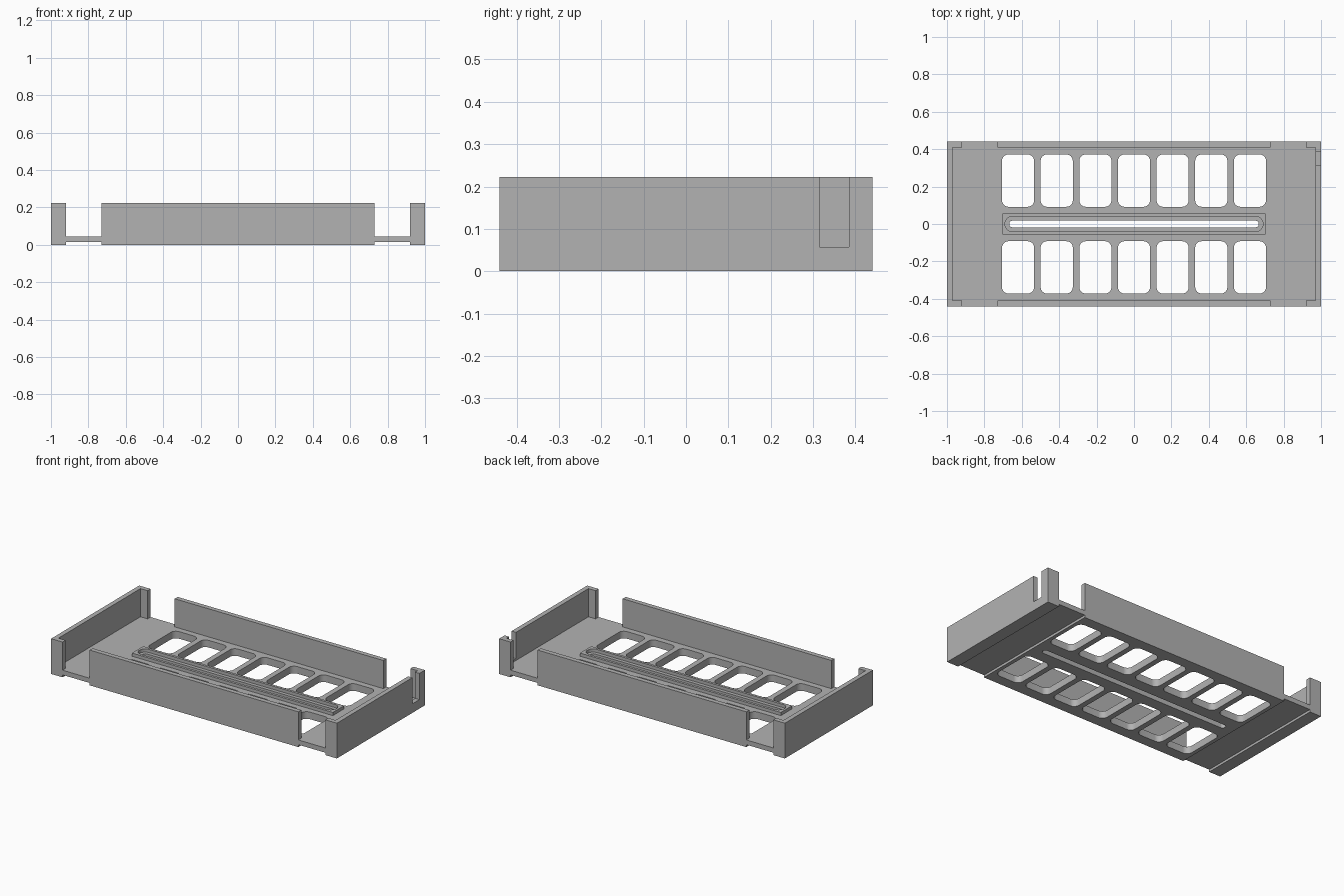
import bpy
import bmesh
from math import cos, sin, pi

old = bpy.data.objects.get("Cube")
if old:
    bpy.data.objects.remove(old, do_unlink=True)

# Main dimensions
HX, HY, TOP = 1.0, 0.44, 0.223
WALL = 0.03
FLOOR = 0.045
POST, SPAN = 0.92, 0.73      # inner end of the corner posts, half length of the long walls

grey = bpy.data.materials.new("plain grey")
grey.use_nodes = True
grey.diffuse_color = (0.45, 0.45, 0.45, 1)
grey.node_tree.nodes["Principled BSDF"].inputs["Base Color"].default_value = grey.diffuse_color


def prism(name, x, y, z, radius=0.0, steps=8):
    """Upright block over the ranges x, y and z, with optional rounded corners."""
    bm = bmesh.new()
    ring = []
    for i, (sx, sy) in enumerate([(1, 1), (-1, 1), (-1, -1), (1, -1)]):
        cx = (x[1] if sx > 0 else x[0]) - sx * radius
        cy = (y[1] if sy > 0 else y[0]) - sy * radius
        for k in range(steps + 1 if radius else 1):
            a = pi / 2 * (i + k / steps)
            ring.append(bm.verts.new((cx + radius * cos(a), cy + radius * sin(a), z[0])))
    base = bm.faces.new(ring)
    top = bmesh.ops.extrude_face_region(bm, geom=[base])["geom"]
    bmesh.ops.translate(bm, vec=(0, 0, z[1] - z[0]),
                        verts=[v for v in top if isinstance(v, bmesh.types.BMVert)])
    bmesh.ops.recalc_face_normals(bm, faces=bm.faces)
    mesh = bpy.data.meshes.new(name)
    bm.to_mesh(mesh)
    bm.free()
    mesh.materials.append(grey)
    obj = bpy.data.objects.new(name, mesh)
    bpy.context.collection.objects.link(obj)
    return obj


def cut(target, *args, **kw):
    """Subtract a prism from the target."""
    cutter = prism("cutter", *args, **kw)
    cutter.hide_render = True
    mod = target.modifiers.new("cut", 'BOOLEAN')
    mod.operation, mod.solver, mod.object = 'DIFFERENCE', 'EXACT', cutter
    bpy.context.view_layer.objects.active = target
    bpy.ops.object.modifier_apply(modifier=mod.name)
    bpy.data.objects.remove(cutter, do_unlink=True)


# Tray: a block hollowed out to leave floor and walls
tray = prism("tray", (-HX, HX), (-HY, HY), (0, TOP))
cut(tray, (WALL - HX, HX - WALL), (WALL - HY, HY - WALL), (FLOOR, 1))

# Openings in the long walls beside each corner, and grooves under the floor
for x in ((-POST, -SPAN), (SPAN, POST)):
    cut(tray, x, (-1, 1), (FLOOR, 1))
    cut(tray, x, (-1, 1), (-1, 0.015))

# Notch in the left end wall
cut(tray, (HX - 2 * WALL, HX + WALL), (0.315, 0.385), (0.057, 1))

# Two rows of seven rounded windows
for row in (-0.232, 0.232):
    for i in range(-3, 4):
        cx = i * 0.2066
        cut(tray, (cx - 0.086, cx + 0.086), (row - 0.14, row + 0.14), (-1, 0.1), radius=0.035)

# Long slot through the floor
cut(tray, (-0.667, 0.667), (-0.018, 0.018), (-1, 0.1), radius=0.0179)

# Raised frame around the slot
frame = prism("slot_frame", (-0.703, 0.703), (-0.056, 0.056), (FLOOR, 0.065))
cut(frame, (-0.69, 0.69), (-0.04, 0.04), (0, 1), radius=0.0399)

# Smooth the rounded corners, keep the edges sharp
bpy.ops.object.select_all(action='DESELECT')
for obj in (tray, frame):
    obj.select_set(True)
bpy.context.view_layer.objects.active = tray
bpy.ops.object.shade_smooth_by_angle()
